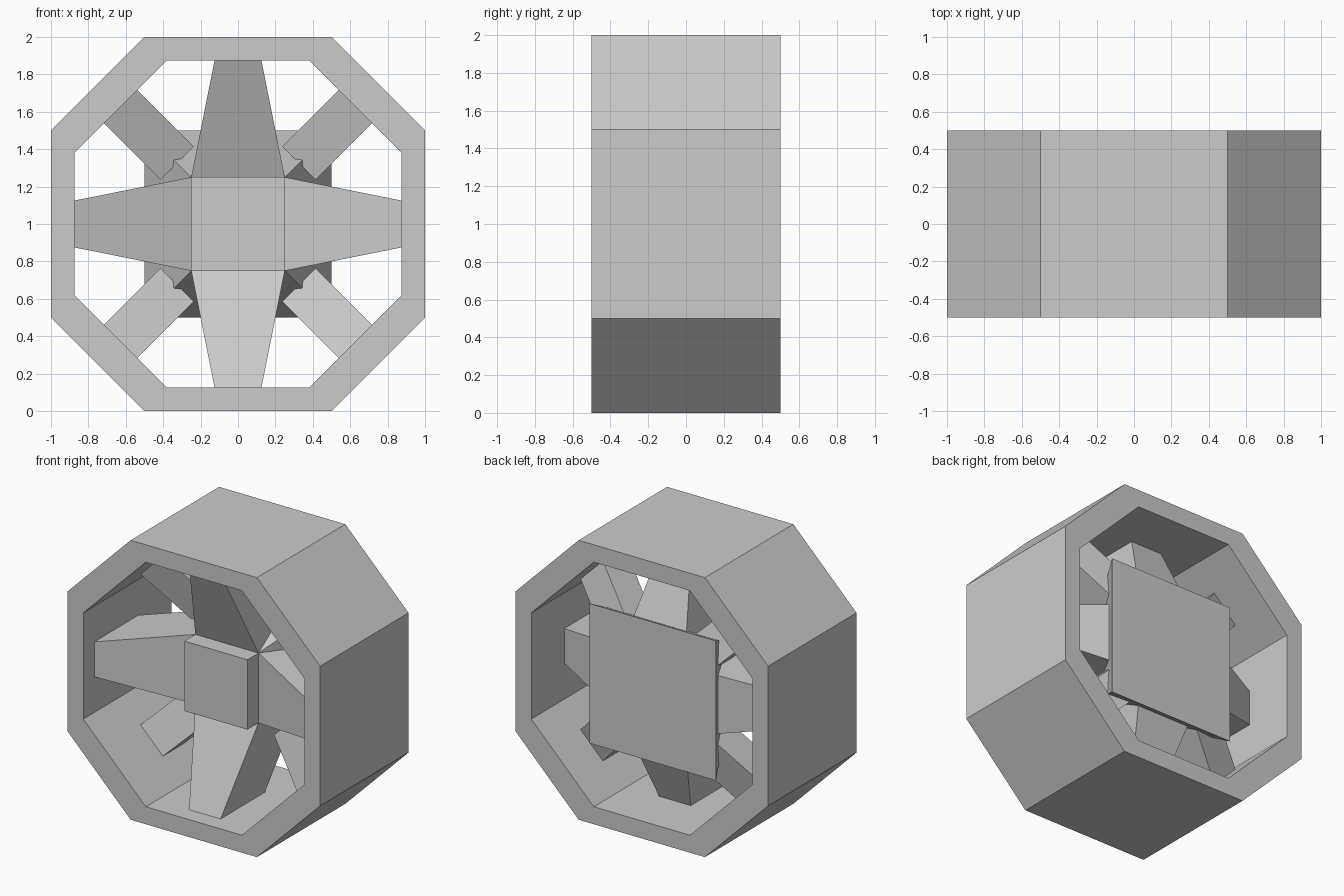
import bpy
from math import pi
from mathutils import Matrix, Vector

if "Cube" in bpy.data.objects:
    bpy.data.objects.remove(bpy.data.objects["Cube"])

CENTRE = Vector((0, 0, 1))


def make_object(name, verts, faces, angle=0.0):
    """Build a flat-shaded mesh, turned about the wheel's y axis."""
    turn = Matrix.Rotation(angle, 3, 'Y')
    mesh = bpy.data.meshes.new(name)
    mesh.from_pydata([turn @ Vector(v) + CENTRE for v in verts], [], faces)
    obj = bpy.data.objects.new(name, mesh)
    bpy.context.collection.objects.link(obj)
    return obj


def octagon(a, b):
    return [(b, a), (a, b), (-a, b), (-b, a), (-b, -a), (-a, -b), (a, -b), (b, -a)]


def loft(name, loops, closed=False, angle=0.0):
    """Skin equal-sized loops; cap the ends or join last to first."""
    n, m = len(loops[0]), len(loops)
    faces = []
    for k in range(m if closed else m - 1):
        p, q = k * n, (k + 1) % m * n
        for i in range(n):
            j = (i + 1) % n
            faces.append((p + i, q + i, q + j, p + j))
    if not closed:
        faces += [tuple(range(n)), tuple(reversed(range((m - 1) * n, m * n)))]
    return make_object(name, [v for loop in loops for v in loop], faces, angle)


def section(points, y):
    return [(x, y, z) for x, z in points]


def square(r):
    return [(r, r), (-r, r), (-r, -r), (r, -r)]


def blade(name, root, tip, angle):
    """Each end is (radius, half width, front y, back y)."""
    loops = [[(-w, f, r), (w, f, r), (w, b, r), (-w, b, r)]
             for r, w, f, b in (root, tip)]
    return loft(name, loops, angle=angle)


# Octagonal outer ring
outer, inner = octagon(0.5, 1.0), octagon(0.38, 0.875)
loft("outer_ring", [section(outer, -0.5), section(outer, 0.5),
                    section(inner, 0.5), section(inner, -0.5)], closed=True)

# Hub: square nose flaring to a wide back plate
loft("hub", [section(square(0.25), -0.25), section(square(0.25), -0.125),
             section(square(0.5), 0.375)])

# Four tapered swept blades and four narrower diagonal spokes
for i in range(4):
    blade(f"blade_{i + 1}", (0.25, 0.25, -0.125, 0.375),
          (0.875, 0.125, -0.375, 0.125), i * pi / 2)
    blade(f"diagonal_spoke_{i + 1}", (0.46, 0.125, 0.07, 0.32),
          (0.887, 0.125, -0.08, 0.17), i * pi / 2 + pi / 4)

# Consistent outward normals
import bmesh
for obj in bpy.context.collection.objects:
    bm = bmesh.new()
    bm.from_mesh(obj.data)
    bmesh.ops.recalc_face_normals(bm, faces=bm.faces)
    bm.to_mesh(obj.data)
    bm.free()
